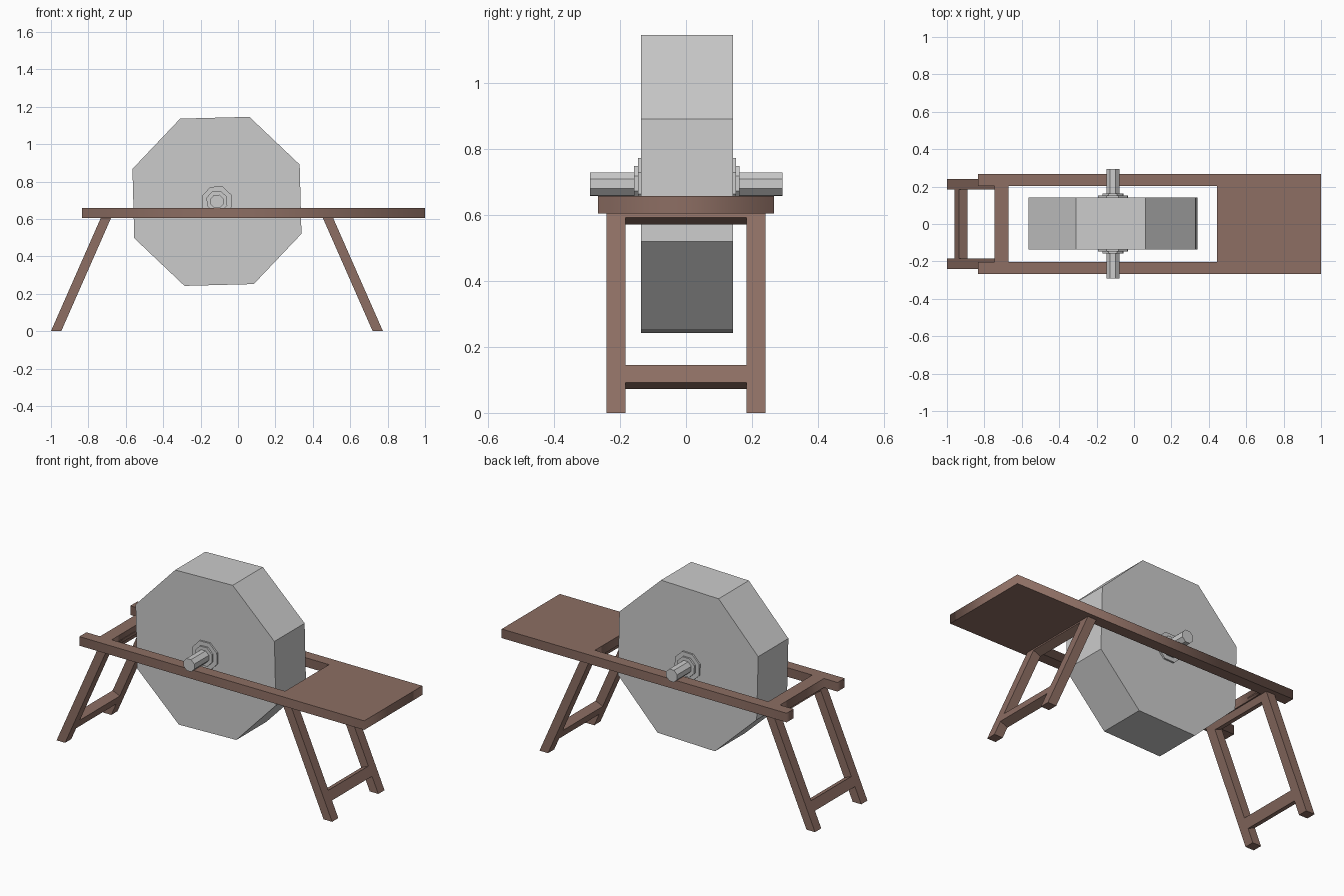
import bpy, bmesh, math

if "Cube" in bpy.data.objects:
    bpy.data.objects.remove(bpy.data.objects["Cube"])

CX, CZ = -0.1125, 0.694          # wheel centre, also the mirror line of the legs
SLOPE = 0.44                     # sideways run of a leg per unit of height
FOOT = 0.8875                    # outer foot distance from the mirror line

wood = bpy.data.materials.new("brown_wood")
wood.diffuse_color = (0.266, 0.156, 0.125, 1)
wood.use_nodes = True
wood.node_tree.nodes["Principled BSDF"].inputs["Base Color"].default_value = wood.diffuse_color


def prism(name, pts, y0, y1, mat=None):
    """Extrude an x-z profile from y0 to y1."""
    bm = bmesh.new()
    base = bm.faces.new([bm.verts.new((x, y0, z)) for x, z in pts])
    ext = bmesh.ops.extrude_face_region(bm, geom=[base], use_keep_orig=True)
    for v in ext["geom"]:
        if isinstance(v, bmesh.types.BMVert):
            v.co.y = y1
    bmesh.ops.recalc_face_normals(bm, faces=bm.faces)
    me = bpy.data.meshes.new(name)
    bm.to_mesh(me)
    bm.free()
    ob = bpy.data.objects.new(name, me)
    bpy.context.collection.objects.link(ob)
    if mat:
        me.materials.append(mat)
    return ob


def octagon(r):
    return [(CX + r * math.cos(math.radians(24 + 45 * k)),
             CZ + r * math.sin(math.radians(24 + 45 * k))) for k in range(8)]


# Bench top: open-ended frame with a seat panel and a slot for the wheel
cu = bpy.data.curves.new("bench_top", 'CURVE')
cu.dimensions = '2D'
cu.fill_mode = 'BOTH'
cu.extrude = 0.0265
W, I = 0.267, 0.202
outer = [(-0.835, -W), (1, -W), (1, W), (-0.835, W),
         (-0.835, I), (-0.747, I), (-0.747, -I), (-0.835, -I)]
slot = [(-0.672, -I), (0.445, -I), (0.445, I), (-0.672, I)]
for loop in (outer, slot):
    sp = cu.splines.new('POLY')
    sp.points.add(len(loop) - 1)
    for p, (x, y) in zip(sp.points, loop):
        p.co = (x, y, 0, 1)
    sp.use_cyclic_u = True
cu.materials.append(wood)
top = bpy.data.objects.new("bench_top", cu)
top.location.z = 0.6315
bpy.context.collection.objects.link(top)

# Splayed legs and their crossbars, mirrored about the wheel centre
ang = math.atan(SLOPE)
ca, sa = math.cos(ang), math.sin(ang)
T = 0.055 * ca                   # leg thickness square to its slope
for s, end in ((-1, "left"), (1, "right")):
    def mir(pts):
        return [(CX + s * d, z) for d, z in pts]
    h = 0.606
    leg = mir([(FOOT, 0), (FOOT - 0.055, 0),
               (FOOT - 0.055 - SLOPE * h, h), (FOOT - SLOPE * h, h)])
    for y, side in ((-0.2125, "front"), (0.2125, "back")):
        prism(f"{end}_{side}_leg", leg, y - 0.0285, y + 0.0285, wood)
    for z, part in ((0.092, "lower"), (0.592, "upper")):
        d, n = FOOT - SLOPE * z, 0.058
        bar = [(d, z), (d - n * sa, z + n * ca),
               (d - n * sa - T * ca, z + n * ca - T * sa), (d - T * ca, z - T * sa)]
        prism(f"{end}_{part}_crossbar", mir(bar), -0.186, 0.186, wood)

# Grinding wheel, axle and stepped collars
prism("stone_wheel", octagon(0.484), -0.136, 0.142)
prism("axle", octagon(0.038), -0.291, 0.293)
for s, side in ((-1, "front"), (1, "back")):
    for r, y, part in ((0.085, 0.149, "wide"), (0.059, 0.160, "narrow")):
        prism(f"{side}_{part}_collar", octagon(r), s * 0.12 + 0.003, s * y + 0.003)
